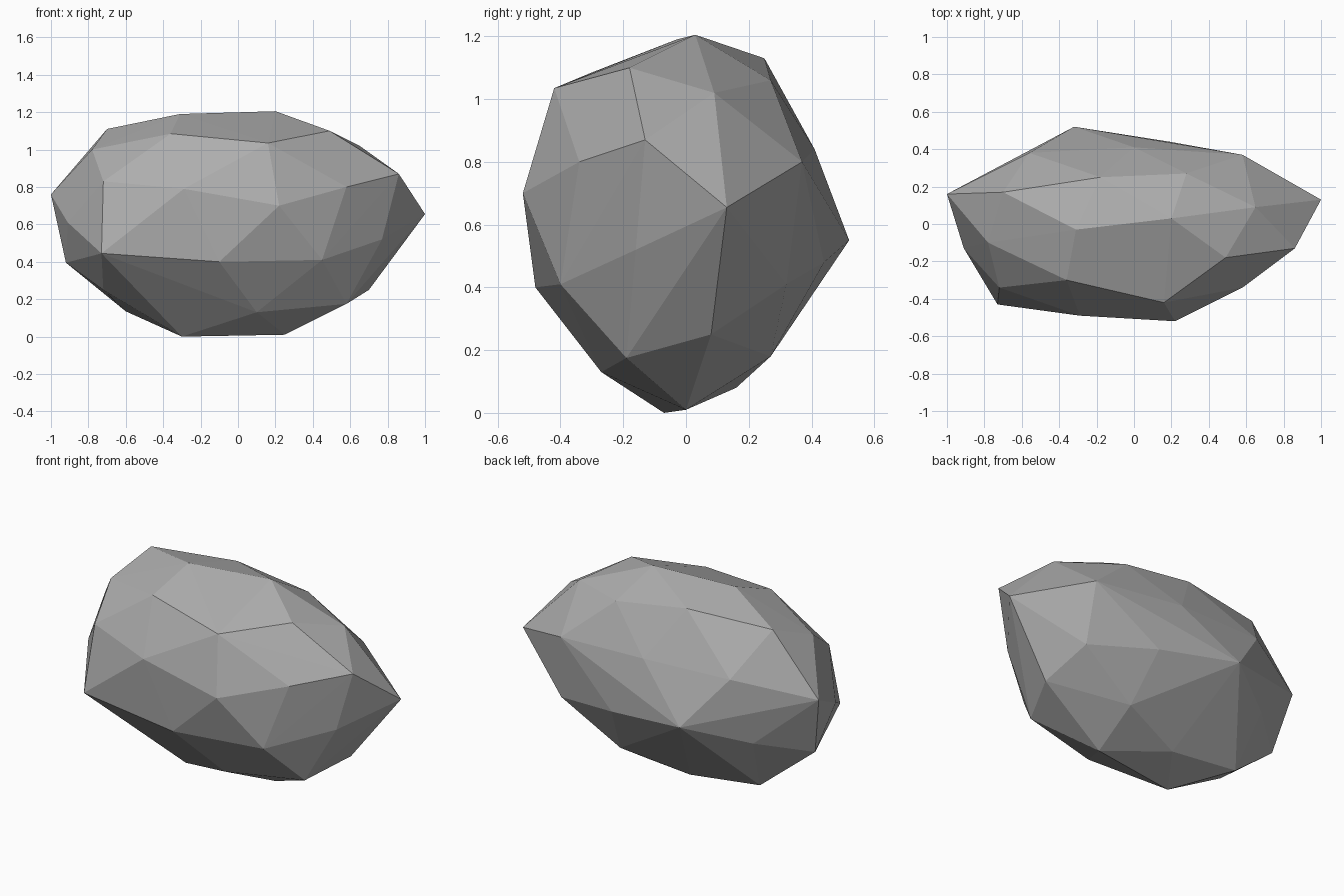
import bpy
import bmesh
from mathutils import Vector

# Remove the default cube only
default_cube = bpy.data.objects.get("Cube")
if default_cube:
    bpy.data.objects.remove(default_cube, do_unlink=True)


def make_material(name, colour):
    material = bpy.data.materials.new(name)
    material.use_nodes = True
    material.diffuse_color = colour
    shader = material.node_tree.nodes["Principled BSDF"]
    shader.inputs["Base Color"].default_value = colour
    shader.inputs["Roughness"].default_value = 0.9
    return material


def make_faceted_stone(name, corner_rings, material):
    """Wrap a tight, flat-faceted skin around rings of chipped corners."""
    mesh = bpy.data.meshes.new(name)
    bm = bmesh.new()
    for ring in corner_rings:
        for corner in ring:
            bm.verts.new(Vector(corner) / 100)

    # Skin the corners, then discard any that fell inside the skin
    bmesh.ops.convex_hull(bm, input=bm.verts[:], use_existing_faces=False)
    loose = [vert for vert in bm.verts if not vert.link_faces]
    bmesh.ops.delete(bm, geom=loose, context='VERTS')
    bmesh.ops.recalc_face_normals(bm, faces=bm.faces[:])
    for face in bm.faces:
        face.smooth = False
    bm.to_mesh(mesh)
    bm.free()

    mesh.materials.append(material)
    stone = bpy.data.objects.new(name, mesh)
    bpy.context.collection.objects.link(stone)
    return stone


# Corners in hundredths of a unit, grouped from the crown down to the foot
crown = [
    (20, 3, 120.5), (-31, -3, 119), (-18, 25, 113), (28, 27, 106),
    (-70, 17, 111), (-36, -30, 108.5), (16, -42, 103.5), (49, -18, 110),
    (65, 9, 102), (-78, -10, 100),
]
shoulder = [
    (86, -13, 87), (58, -34, 80), (-29, -49, 79), (-72, -34, 83),
    (-100, 16, 76), (-56, 38, 85), (0, 41, 84), (58, 37, 80),
]
waist = [
    (100, 13, 65.5), (22, -52, 70), (-91, -13, 61), (-32, 52, 55),
    (19, 44, 48), (61, 32, 41), (77, -16, 52), (45, -40, 41),
    (-10, -48, 40), (-73, -43, 44.5), (-92, 8, 39.5), (-66, 30, 46),
]
foot = [
    (70, 8, 25), (58, -19, 17.5), (10, -27, 13), (25, 27, 18),
    (-14, 16, 8), (-60, 15, 13.5), (-72, -12, 25), (-30, -7, 0),
    (25, 0, 1),
]

stone_grey = make_material("stone grey", (0.42, 0.42, 0.42, 1))
make_faceted_stone("rock", [crown, shoulder, waist, foot], stone_grey)
